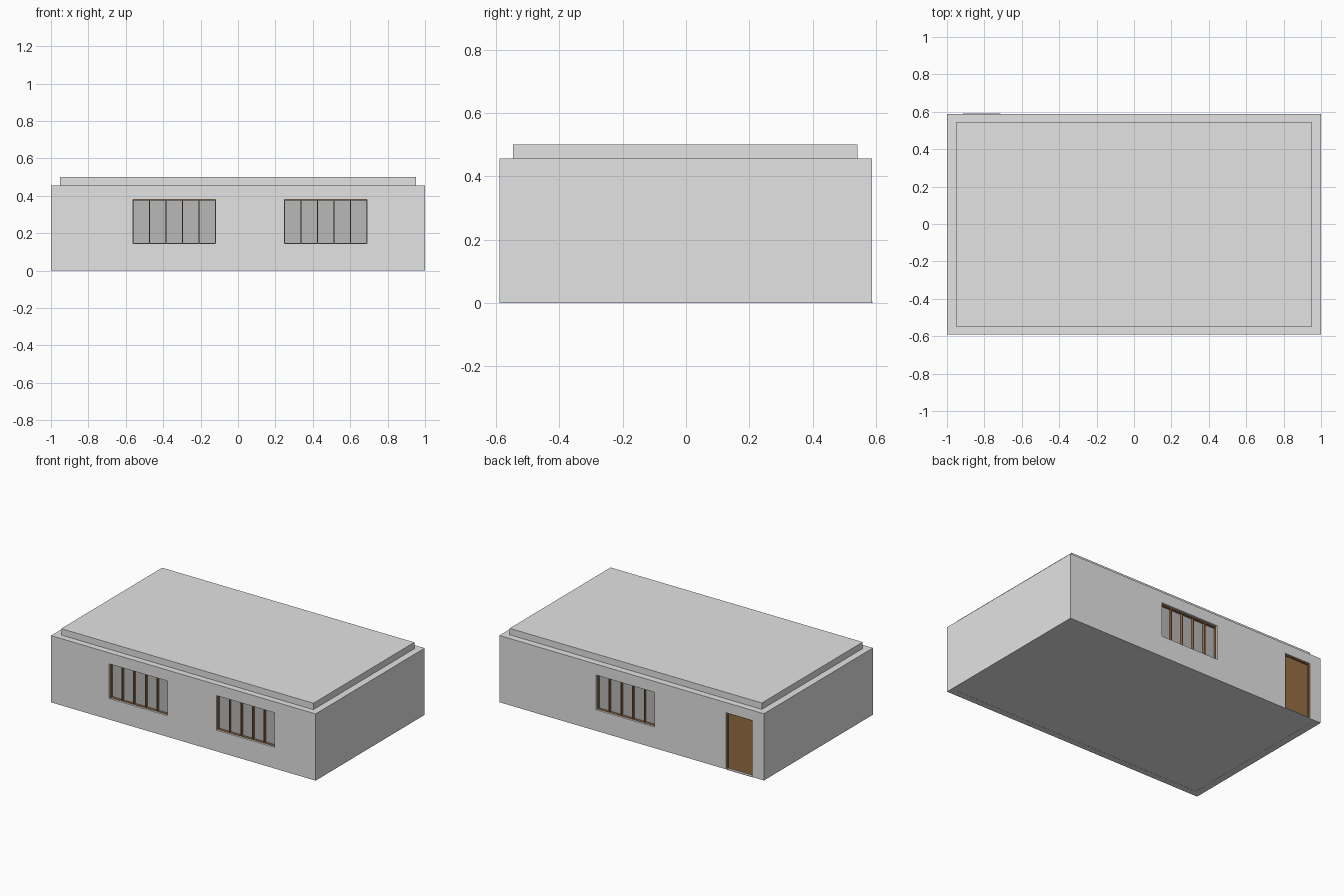
import bpy

if "Cube" in bpy.data.objects:
    bpy.data.objects.remove(bpy.data.objects["Cube"])

# Overall sizes
X, YF, YB, WALL_TOP, ROOF_TOP = 1.0, -0.59, 0.587, 0.456, 0.5
IX, IYF, IYB = 0.953, -0.547, 0.542      # inner faces of the walls
Z0, Z1 = 0.144, 0.381                    # window sill and head


def material(name, rgb):
    m = bpy.data.materials.new(name)
    m.diffuse_color = (*rgb, 1)
    m.use_nodes = True
    m.node_tree.nodes["Principled BSDF"].inputs["Base Color"].default_value = m.diffuse_color
    return m


grey = material("wall grey", (0.77, 0.77, 0.77))
wood = material("brown wood", (0.31, 0.155, 0.056))
glass = material("window grey", (0.48, 0.48, 0.48))


def boxes(name, spans, mat):
    """One object made of boxes, each given as (x0, x1, y0, y1, z0, z1)."""
    verts, faces = [], []
    for x0, x1, y0, y1, z0, z1 in spans:
        n = len(verts)
        verts += [(x, y, z) for z in (z0, z1)
                  for x, y in ((x0, y0), (x1, y0), (x1, y1), (x0, y1))]
        faces += [[n + i for i in f] for f in
                  ((3, 2, 1, 0), (4, 5, 6, 7), (0, 1, 5, 4),
                   (1, 2, 6, 5), (2, 3, 7, 6), (3, 0, 4, 7))]
    mesh = bpy.data.meshes.new(name)
    mesh.from_pydata(verts, [], faces)
    mesh.materials.append(mat)
    ob = bpy.data.objects.new(name, mesh)
    bpy.context.collection.objects.link(ob)
    return ob


def cut(target, span):
    cutter = boxes("cutter", [span], grey)
    cutter.hide_render = True
    mod = target.modifiers.new("cut", 'BOOLEAN')
    mod.operation, mod.solver, mod.object = 'DIFFERENCE', 'EXACT', cutter
    bpy.context.view_layer.objects.active = target
    bpy.ops.object.modifier_apply(modifier=mod.name)
    bpy.data.objects.remove(cutter)


# Hollow walls
walls = boxes("walls", [(-X, X, YF, YB, 0, WALL_TOP)], grey)
cut(walls, (-IX, IX, IYF, IYB, -0.1, 0.6))

# Windows: (name, x0, x1, outer wall face, inward direction)
windows = (("front_left_window", -0.561, -0.121, YF, 1),
           ("front_right_window", 0.249, 0.689, YF, 1),
           ("back_window", -0.174, 0.268, YB, -1))
for name, x0, x1, face, d in windows:
    cut(walls, (x0, x1, face - 0.1, face + 0.1, Z0, Z1))
    y0, y1 = sorted((face + d * 0.014, face + d * 0.036))
    t = 0.007
    r = 0.003    # thin bottom rail, so the grey sill shows in front of it
    # Frame rails and jambs
    bars = [(x0, x1, y0, y1, Z0, Z0 + r), (x0, x1, y0, y1, Z1 - t, Z1),
            (x0, x0 + r, y0, y1, Z0 + r, Z1 - t),
            (x1 - r, x1, y0, y1, Z0 + r, Z1 - t)]
    # Four mullions
    for i in range(1, 5):
        xc = x0 + (x1 - x0) * i / 5
        bars.append((xc - t / 2, xc + t / 2, y0, y1, Z0 + r, Z1 - t))
    boxes(name + "_frame", bars, wood)
    g0, g1 = sorted((face + d * 0.030, face + d * 0.034))
    boxes(name + "_pane", [(x0 + 0.001, x1 - 0.001, g0, g1, Z0 + 0.001, Z1 - 0.001)], glass)

# Door with frame
DX0, DX1, DT = -0.915, -0.715, 0.389
cut(walls, (DX0, DX1, YB - 0.1, YB + 0.1, -0.1, DT))
boxes("door_frame", [(DX0, DX0 + 0.008, IYB, YB - 0.006, 0.004, DT),
                     (DX1 - 0.008, DX1, IYB, YB - 0.006, 0.004, DT),
                     (DX0 + 0.008, DX1 - 0.008, IYB, YB - 0.006, DT - 0.008, DT)], wood)
boxes("door_panel", [(DX0 + 0.008, DX1 - 0.008, YB - 0.03, YB - 0.015, 0.004, DT - 0.008)], wood)

# Thin floor, door threshold and roof slab
boxes("floor", [(-IX, IX, IYF, IYB, 0.001, 0.004)], grey)
boxes("threshold", [(DX0, DX1, IYB, 0.59, 0, 0.004)], grey)
boxes("roof_slab", [(-IX, IX, IYF, IYB, WALL_TOP - 0.004, ROOF_TOP)], grey)
